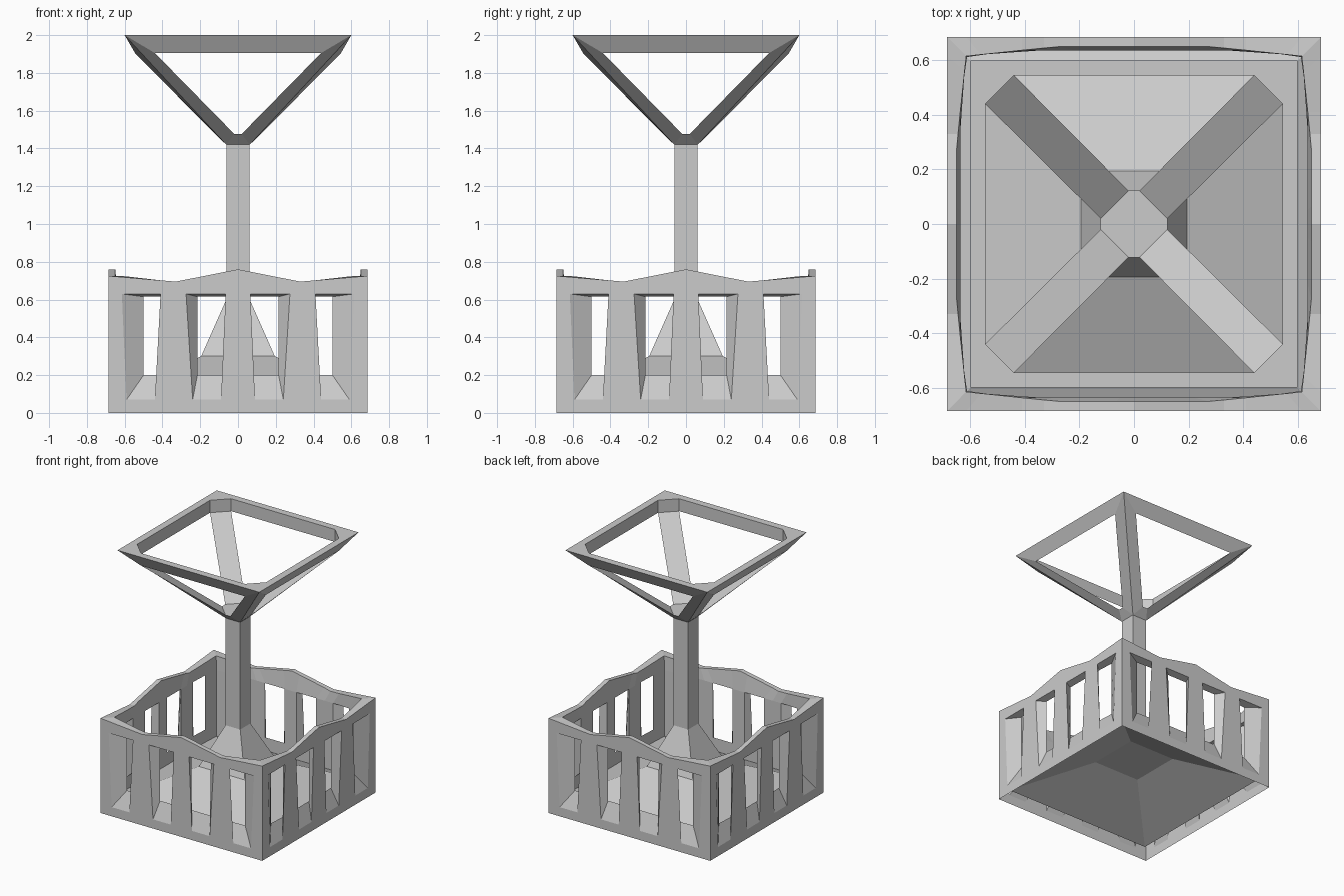
import bpy, bmesh
from mathutils import Vector, Matrix
from math import pi

if "Cube" in bpy.data.objects:
    bpy.data.objects.remove(bpy.data.objects["Cube"])


def make_object(name, polys, turns=1):
    """Weld polygons (lists of points) into one mesh, repeated by quarter turns."""
    bm = bmesh.new()
    for k in range(turns):
        rot = Matrix.Rotation(k * pi / 2, 3, 'Z')
        for poly in polys:
            bm.faces.new([bm.verts.new(rot @ Vector(p)) for p in poly])
    bmesh.ops.remove_doubles(bm, verts=bm.verts, dist=0.0005)
    bmesh.ops.recalc_face_normals(bm, faces=bm.faces)
    me = bpy.data.meshes.new(name)
    bm.to_mesh(me)
    bm.free()
    ob = bpy.data.objects.new(name, me)
    bpy.context.collection.objects.link(ob)
    return ob


def square(r, z):
    return [(-r, -r, z), (r, -r, z), (r, r, z), (-r, r, z)]


def octagon(a, b, z):
    return [(b, -a, z), (a, -b, z), (a, b, z), (b, a, z),
            (-b, a, z), (-a, b, z), (-a, -b, z), (-b, -a, z)]


def loft(rings):
    """Quads between successive rings with equal point counts."""
    out = []
    for lo, hi in zip(rings, rings[1:]):
        n = len(lo)
        out += [[lo[i], lo[(i + 1) % n], hi[(i + 1) % n], hi[i]] for i in range(n)]
    return out


# Basket wall: half of the front side as column lines from corner to centre
OUT = 0.685
head_x = [OUT, 0.615, 0.41, 0.33, 0.275, 0.065, 0]
sill_x = [OUT, 0.59, 0.44, 0.34, 0.24, 0.09, 0]
inner_x = [0.612, 0.50, 0.36, 0.29, 0.215, 0.05, 0]
inner_y = [0.612, 0.628, 0.635, 0.635, 0.635, 0.635, 0.635]
rim_x = [0.615, 0.56, 0.41, 0.33, 0.275, 0.065, 0]
rim_y = [0.615, 0.621, 0.637, 0.645, 0.65, 0.65, 0.65]


def rim_z(x):
    if x > 0.33:
        return 0.695 + (x - 0.33) / (OUT - 0.33) * 0.03
    return 0.76 - x / 0.33 * 0.065


wall = []
for s in (-1, 1):
    cols = []
    for i in range(7):
        h, b, n, y = head_x[i], sill_x[i], inner_x[i], -inner_y[i]
        cols.append([(s * b, -OUT, 0), (s * b, -OUT, 0.07), (s * h, -OUT, 0.63),
                     (s * h, -OUT, rim_z(h)), (s * rim_x[i], -rim_y[i], rim_z(h)),
                     (s * n, y, 0.615), (s * n, y, 0.20), (s * n, y, 0.08)])
    for i in range(6):
        c, d = cols[i], cols[i + 1]
        window = i in (1, 4)
        for j in range(7):
            if not (window and j in (1, 5)):
                wall.append([c[j], c[j + 1], d[j + 1], d[j]])
        if window:
            # splayed reveals: sill, head and two jambs
            wall.append([c[1], d[1], d[6], c[6]])
            wall.append([c[2], d[2], d[5], c[5]])
            for e in (c, d):
                wall.append([e[1], e[2], e[5], e[6]])
make_object("basket_walls", wall, turns=4)

# Sloping floor, flared foot and square stem
make_object("floor_and_stem", loft([square(0.635, 0.10), square(0.195, 0.30),
                                    square(0.062, 0.60), square(0.062, 1.42)]))

# Hollow underside of the floor; the wall skin hangs open below it
make_object("underside", loft([square(0.63, 0.07), square(0.195, 0.27)]) + [square(0.195, 0.27)])

# Hub on top of the stem
make_object("hub", [octagon(0.122, 0.02, 1.477)])
hub_side = [(0.062, -0.062, 1.42), (0.062, 0.062, 1.42), (0.122, 0.02, 1.477), (0.122, -0.02, 1.477)]
make_object("hub_sides", [hub_side], turns=4)

# Diagonal struts: triangular section, outer edge running to the frame corner
low = [(0.062, 0.062, 1.42), (0.122, 0.02, 1.477), (0.02, 0.122, 1.477)]
high = [(0.60, 0.60, 2.0), (0.545, 0.44, 1.905), (0.44, 0.545, 1.905)]
make_object("struts", loft([low, high]), turns=4)

# Square top frame with clipped inner corners
rim = octagon(0.545, 0.44, 2.0)
inner_low = octagon(0.545, 0.44, 1.905)
make_object("top_frame_inner", loft([inner_low, rim]))
side = [[(0.6, -0.6, 2), (0.6, 0.6, 2), (0.545, 0.44, 2), (0.545, -0.44, 2)],
        [(0.6, 0.6, 2), (0.44, 0.545, 2), (0.545, 0.44, 2)],
        [(0.6, -0.6, 2), (0.6, 0.6, 2), (0.545, 0.44, 1.905), (0.545, -0.44, 1.905)]]
make_object("top_frame", side, turns=4)
